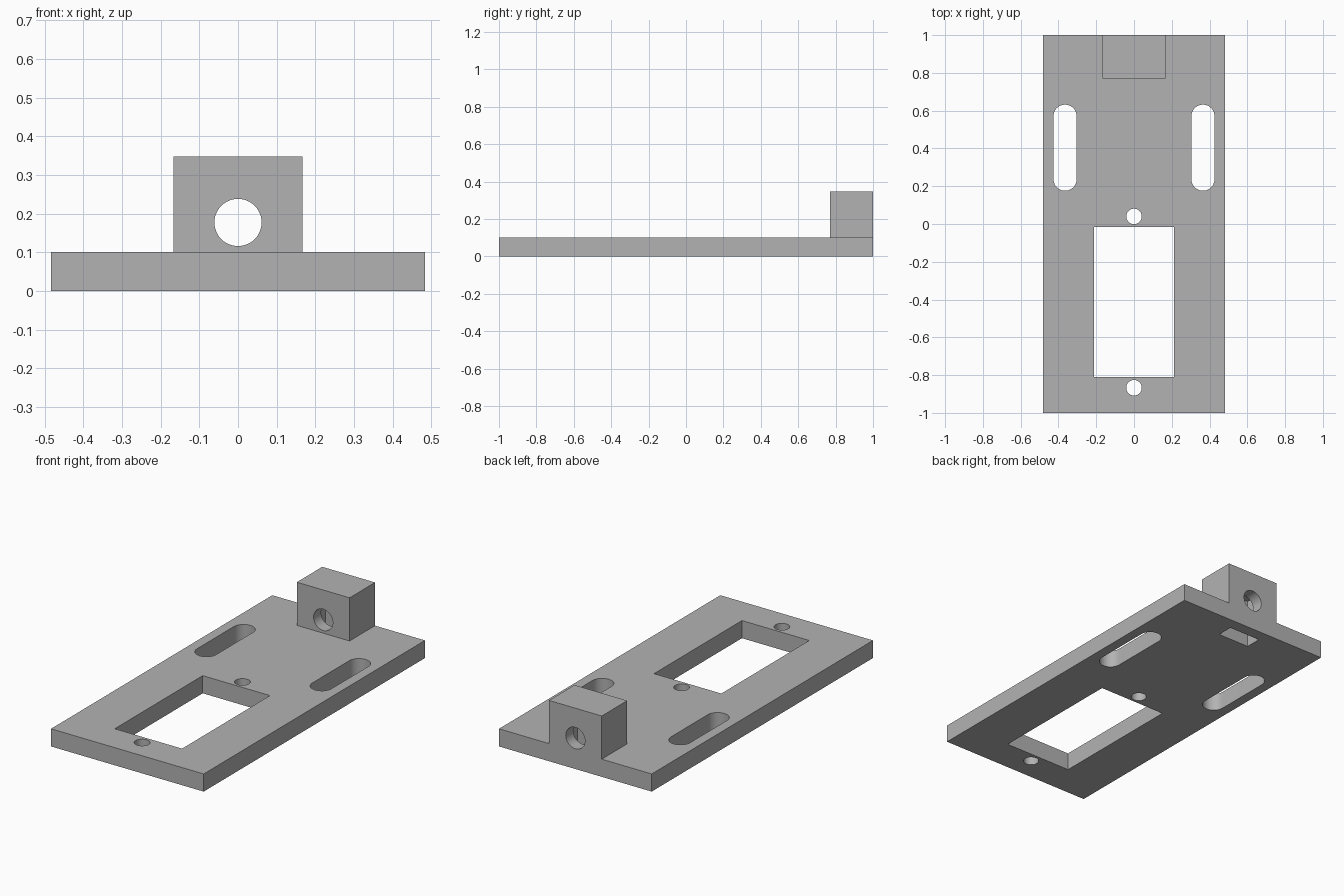
import bpy
import bmesh
import math
from mathutils import Matrix

cube = bpy.data.objects.get("Cube")
if cube:
    bpy.data.objects.remove(cube, do_unlink=True)

GREY = (0.45, 0.45, 0.45, 1.0)
grey = bpy.data.materials.new("plain_grey")
grey.use_nodes = True
grey.diffuse_color = GREY
grey.node_tree.nodes["Principled BSDF"].inputs["Base Color"].default_value = GREY


def finish(name, bm):
    bmesh.ops.recalc_face_normals(bm, faces=bm.faces)
    mesh = bpy.data.meshes.new(name)
    bm.to_mesh(mesh)
    bm.free()
    mesh.materials.append(grey)
    obj = bpy.data.objects.new(name, mesh)
    bpy.context.collection.objects.link(obj)
    return obj


def box(name, x, y, z):
    """Box from (min, max) ranges."""
    bm = bmesh.new()
    bmesh.ops.create_cube(bm, size=1)
    for v in bm.verts:
        for i, (low, high) in enumerate((x, y, z)):
            v.co[i] = low if v.co[i] < 0 else high
    return finish(name, bm)


def slot(name, x, y, radius, stretch=0.0, steps=24):
    """Upright cutter: a cylinder, or a stadium when stretched along y."""
    bm = bmesh.new()
    ring = []
    for end in (1, -1):
        for i in range(steps + 1):
            if not stretch and i == steps:
                continue
            a = math.pi * i / steps + (0 if end > 0 else math.pi)
            ring.append(bm.verts.new((x + radius * math.cos(a),
                                      y + end * stretch + radius * math.sin(a), -0.1)))
    face = bm.faces.new(ring)
    top = bmesh.ops.extrude_face_region(bm, geom=[face])["geom"]
    bmesh.ops.translate(bm, vec=(0, 0, 0.3),
                        verts=[g for g in top if isinstance(g, bmesh.types.BMVert)])
    return finish(name, bm)


def combine(target, other, operation):
    mod = target.modifiers.new(other.name, 'BOOLEAN')
    mod.operation = operation
    mod.solver = 'EXACT'
    mod.object = other
    other.hide_render = True
    bpy.context.view_layer.objects.active = target
    bpy.ops.object.modifier_apply(modifier=mod.name)
    bpy.data.objects.remove(other, do_unlink=True)


# Mounting plate with the raised block at the back
plate = box("mounting_plate", (-0.483, 0.483), (-1, 1), (0, 0.101))
block = box("raised_block", (-0.167, 0.167), (0.77, 1), (0.05, 0.348))
combine(plate, block, 'UNION')

# Rectangular window, screw holes and adjustment slots
cutters = [box("window", (-0.213, 0.213), (-0.81, -0.015), (-0.1, 0.2))]
cutters += [slot("screw_hole", 0, y, 0.041) for y in (0.04, -0.867)]
cutters += [slot("adjustment_slot", side * 0.365, 0.404, 0.061, 0.167) for side in (-1, 1)]

# Nut pocket, open underneath the block
cutters.append(box("nut_pocket", (-0.1, 0.1), (0.838, 0.932), (-0.1, 0.28)))

# Bolt hole through the block from front to back
bm = bmesh.new()
bmesh.ops.create_cone(bm, cap_ends=True, segments=48, radius1=0.061, radius2=0.061, depth=0.6,
                      matrix=Matrix.Translation((0, 0.885, 0.177)) @ Matrix.Rotation(math.pi / 2, 4, 'X'))
cutters.append(finish("bolt_hole", bm))

for cutter in cutters:
    combine(plate, cutter, 'DIFFERENCE')

# Smooth hole walls, crisp edges
bpy.ops.object.select_all(action='DESELECT')
plate.select_set(True)
bpy.context.view_layer.objects.active = plate
bpy.ops.object.shade_smooth_by_angle(angle=math.radians(30))
